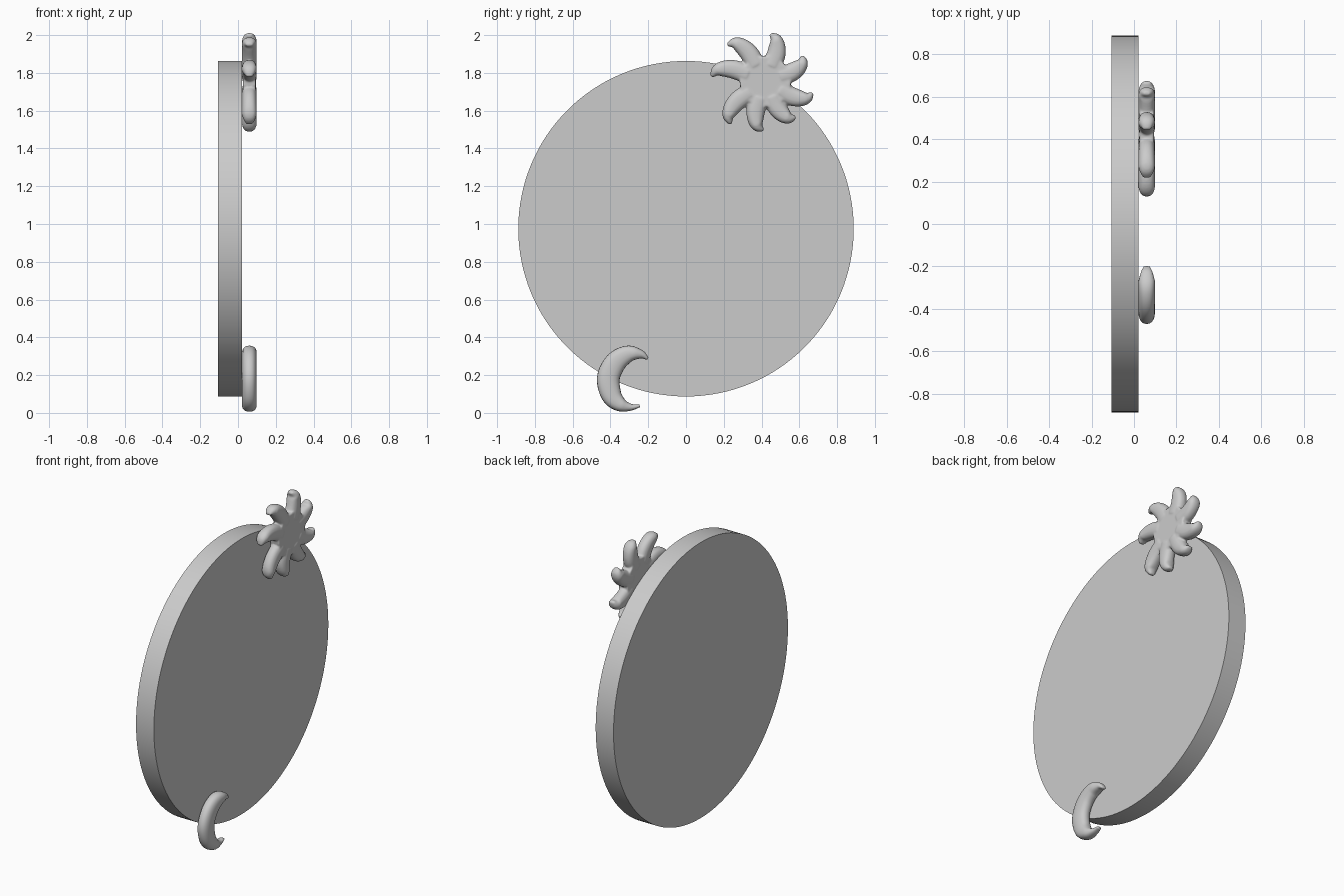
import bpy, bmesh, math
from mathutils import Vector

if "Cube" in bpy.data.objects:
    bpy.data.objects.remove(bpy.data.objects["Cube"])

X0 = 0.06          # depth centre of the ornaments
DEPTH = 0.039      # their half thickness
SUN = Vector((0.42, 1.755))


def spline(keys, steps=7):
    """Catmull-Rom through (y, z, half_width) keys."""
    k = [Vector(p) for p in keys]
    k = [2 * k[0] - k[1]] + k + [2 * k[-1] - k[-2]]
    out = []
    for i in range(1, len(k) - 2):
        a, b, c, d = k[i - 1:i + 3]
        for s in range(steps):
            t = s / steps
            out.append(0.5 * (2 * b + (c - a) * t + (2 * a - 5 * b + 4 * c - d) * t * t
                              + (3 * b - a - 3 * c + d) * t ** 3))
    return out + [k[-2]]


def sweep(bm, keys, n=20):
    """Tapered, rounded tube following a path in the y-z plane."""
    pts = spline(keys)
    rings = []
    for i, p in enumerate(pts):
        tan = (pts[min(i + 1, len(pts) - 1)] - pts[max(i - 1, 0)]).to_2d().normalized()
        side = Vector((-tan.y, tan.x))
        w = max(p.z, 0.006)
        d = DEPTH * min(1.0, (w / 0.035) ** 0.6)
        ring = []
        for j in range(n):
            a = 2 * math.pi * j / n
            c, s = math.cos(a), math.sin(a)
            c = math.copysign(abs(c) ** 0.85, c)
            s = math.copysign(abs(s) ** 0.85, s)
            q = p.to_2d() + side * (w * c)
            ring.append(bm.verts.new((X0 + d * s, q.x, q.y)))
        rings.append(ring)
    for r, q in zip(rings, rings[1:]):
        for j in range(n):
            bm.faces.new((r[j], r[(j + 1) % n], q[(j + 1) % n], q[j]))
    bm.faces.new(rings[0][::-1])
    bm.faces.new(rings[-1])


def finish(bm, name, remesh=False):
    bmesh.ops.recalc_face_normals(bm, faces=bm.faces)
    me = bpy.data.meshes.new(name)
    bm.to_mesh(me)
    bm.free()
    ob = bpy.data.objects.new(name, me)
    bpy.context.collection.objects.link(ob)
    for f in me.polygons:
        f.use_smooth = True
    if remesh:
        m = ob.modifiers.new("fuse", 'REMESH')
        m.mode = 'VOXEL'
        m.voxel_size = 0.006
        m.use_smooth_shade = True
        s = ob.modifiers.new("soften", 'SMOOTH')
        s.factor = 0.5
        s.iterations = 4
    return ob


# Large round plate standing on edge
bpy.ops.mesh.primitive_cylinder_add(vertices=128, radius=0.888, depth=0.127,
                                    location=(-0.0415, 0, 0.975),
                                    rotation=(0, math.pi / 2, 0))
plate = bpy.context.object
plate.name = "round_plate"
bpy.ops.object.shade_smooth_by_angle()

# Sun ornament: flat hub with curled rays fused together
bm = bmesh.new()
hub = bmesh.ops.create_cone(bm, cap_ends=True, segments=40, radius1=0.135,
                            radius2=0.135, depth=0.068)["verts"]
for v in hub:
    v.co = Vector((X0 + v.co.z, SUN.x + v.co.x, SUN.y + v.co.y))
ray_tips = [(0.14, 1.785), (0.225, 1.95), (0.45, 2.0), (0.615, 1.885),
            (0.665, 1.69), (0.575, 1.565), (0.405, 1.5), (0.235, 1.535)]
profile = [(0.35, -15, 0.05), (0.6, -15, 0.05), (0.8, -11, 0.043),
           (0.93, -6, 0.03), (1.0, 1, 0.008)]
for tip in ray_tips:
    d = Vector(tip) - SUN
    ang, rad = math.atan2(d.y, d.x), d.length + 0.004
    keys = []
    for f, turn, w in profile:
        a = ang + math.radians(turn)
        keys.append((SUN.x + f * rad * math.cos(a), SUN.y + f * rad * math.sin(a), w))
    sweep(bm, keys)
finish(bm, "sun_ornament", remesh=True)

# Crescent moon ornament
bm = bmesh.new()
sweep(bm, [(-0.203, 0.287, 0.007), (-0.24, 0.31, 0.024), (-0.305, 0.312, 0.045),
           (-0.372, 0.268, 0.057), (-0.411, 0.185, 0.06), (-0.395, 0.095, 0.054),
           (-0.35, 0.046, 0.039), (-0.295, 0.03, 0.019), (-0.245, 0.037, 0.007)])
finish(bm, "moon_ornament")
